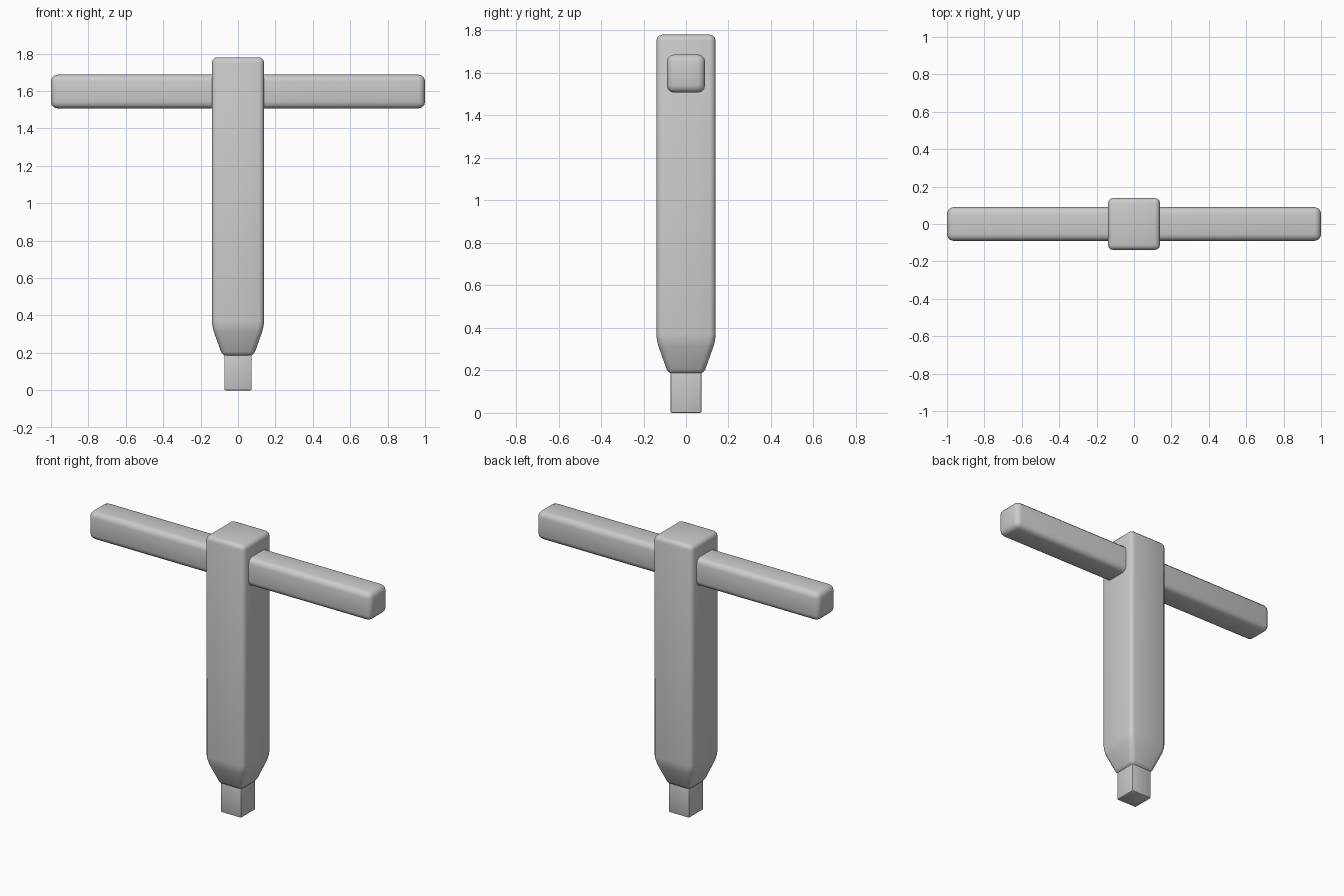
import bpy, bmesh

if "Cube" in bpy.data.objects:
    bpy.data.objects.remove(bpy.data.objects["Cube"])


def square_loft(name, rings, bevel, segments=3, axis="Z", centre_z=0.0):
    """Join square rings (position, half width) along an axis, then round the edges."""
    bm = bmesh.new()
    loops = []
    for p, h in rings:
        corners = [(-h, -h), (h, -h), (h, h), (-h, h)]
        if axis == "Z":
            loops.append([bm.verts.new((a, b, p)) for a, b in corners])
        else:
            loops.append([bm.verts.new((p, a, b + centre_z)) for a, b in corners])
    for low, high in zip(loops, loops[1:]):
        for i in range(4):
            j = (i + 1) % 4
            bm.faces.new((low[i], low[j], high[j], high[i]))
    bm.faces.new(loops[0][::-1])
    bm.faces.new(loops[-1])
    bmesh.ops.recalc_face_normals(bm, faces=bm.faces)
    bmesh.ops.bevel(bm, geom=bm.edges[:], offset=bevel, segments=segments,
                    profile=0.5, affect="EDGES", clamp_overlap=True)
    mesh = bpy.data.meshes.new(name)
    bm.to_mesh(mesh)
    bm.free()
    obj = bpy.data.objects.new(name, mesh)
    bpy.context.collection.objects.link(obj)
    bpy.ops.object.select_all(action="DESELECT")
    obj.select_set(True)
    bpy.context.view_layer.objects.active = obj
    bpy.ops.object.shade_smooth_by_angle()
    return obj


# Upright shaft with tapered lower end
square_loft("shaft", [(0.18, 0.082), (0.34, 0.139), (1.78, 0.139)], 0.028)

# Square driving tip, set into the shaft
square_loft("drive_tip", [(0.0, 0.073), (0.24, 0.073)], 0.006, 2)

# Cross bar through the top of the shaft
square_loft("handle_bar", [(-1.0, 0.09), (1.0, 0.09)], 0.035, 3, "X", 1.597)
